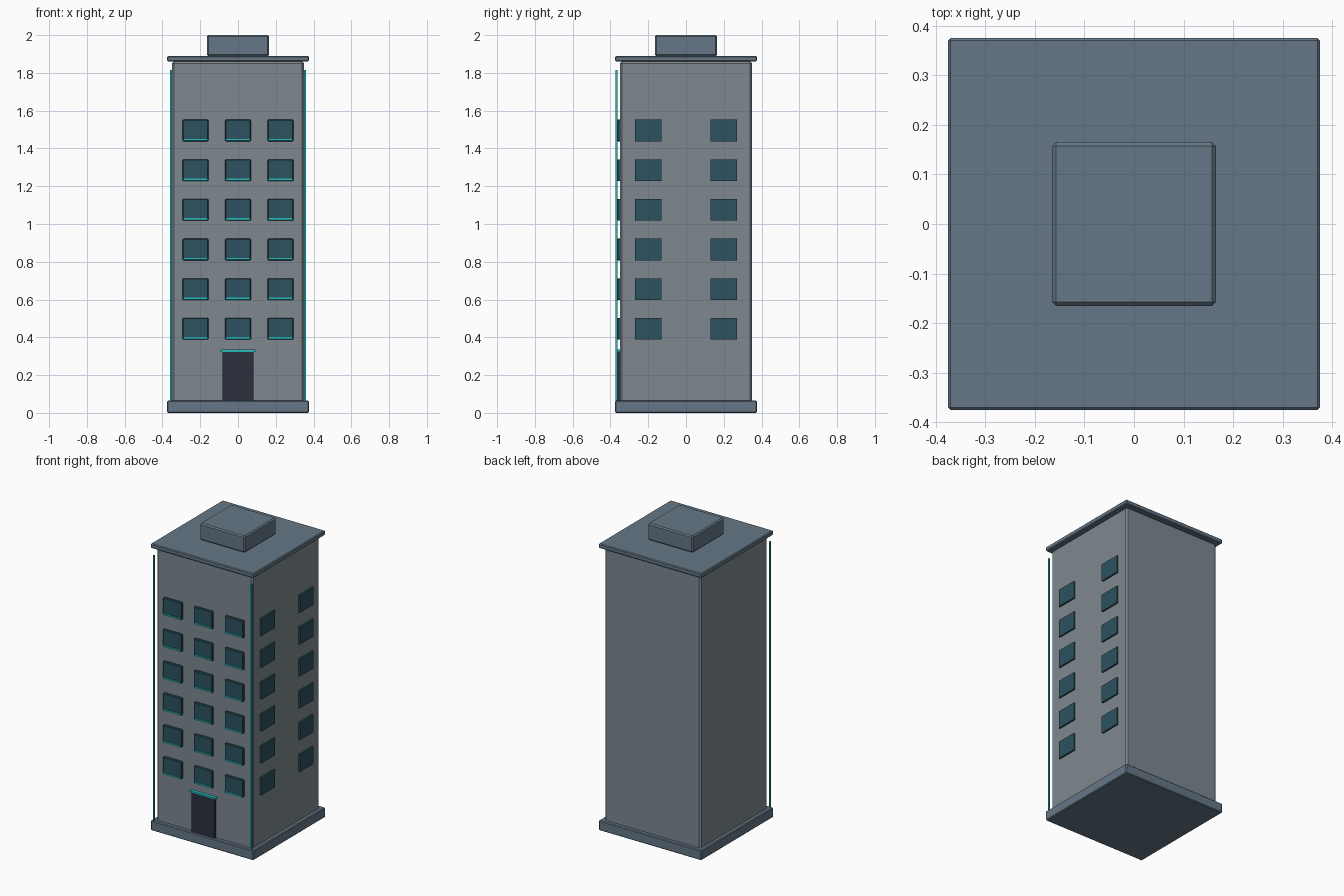
import bpy

if "Cube" in bpy.data.objects:
    bpy.data.objects.remove(bpy.data.objects["Cube"])


def material(name, rgb):
    m = bpy.data.materials.new(name)
    m.diffuse_color = (*rgb, 1)
    m.use_nodes = True
    m.node_tree.nodes["Principled BSDF"].inputs["Base Color"].default_value = m.diffuse_color
    return m


WALL = material("wall_grey", (0.21, 0.25, 0.28))
TRIM = material("slate", (0.13, 0.185, 0.24))
GLASS = material("dark_glass", (0.025, 0.085, 0.115))
DOOR = material("door_dark", (0.025, 0.03, 0.047))
TEAL = material("teal_trim", (0.02, 0.5, 0.5))


def box(name, x, y, z, mat, bevel=0.0):
    """Box spanning the (min, max) pairs x, y, z, optionally chamfered."""
    spans = (x, y, z)
    bpy.ops.mesh.primitive_cube_add(size=1, location=[(a + b) / 2 for a, b in spans])
    ob = bpy.context.object
    ob.name = name
    ob.scale = [b - a for a, b in spans]
    bpy.ops.object.transform_apply(location=False, rotation=False, scale=True)
    ob.data.materials.append(mat)
    if bevel:
        mod = ob.modifiers.new("chamfer", 'BEVEL')
        mod.width = bevel
        mod.segments = 1
    return ob


def block(name, half, z, mat, bevel):
    return box(name, (-half, half), (-half, half), z, mat, bevel)


# Main masses
block("base_plinth", 0.375, (0, 0.065), TRIM, 0.005)
block("tower_body", 0.35, (0.05, 1.86), WALL, 0.01)
block("roof_slab", 0.375, (1.86, 1.89), TRIM, 0.005)
block("roof_box", 0.165, (1.89, 2.0), TRIM, 0.008)

# Windows: six floors, three across the front, two on the right side
for floor in range(6):
    zc = 0.445 + 0.21 * floor
    z = (zc - 0.0575, zc + 0.0575)
    for col, xc in enumerate((-0.225, 0, 0.225)):
        tag = f"{floor + 1}_{col + 1}"
        box("front_window_" + tag, (xc - 0.068, xc + 0.068), (-0.365, -0.345), z, GLASS, 0.004)
        box("window_sill_" + tag, (xc - 0.064, xc + 0.064), (-0.369, -0.355),
            (zc - 0.054, zc - 0.044), TEAL)
    for col, yc in enumerate((-0.2, 0.2)):
        box(f"side_window_{floor + 1}_{col + 1}", (0.345, 0.361),
            (yc - 0.07, yc + 0.07), z, GLASS)

# Entrance
box("door", (-0.083, 0.083), (-0.365, -0.345), (0.06, 0.325), DOOR)
box("door_lintel", (-0.093, 0.093), (-0.372, -0.345), (0.323, 0.335), TEAL)

# Light strips at the two front corners
for side, xc in (("left", -0.355), ("right", 0.355)):
    box(f"corner_strip_{side}", (xc - 0.005, xc + 0.005), (-0.373, -0.363), (0.06, 1.815), TEAL)
